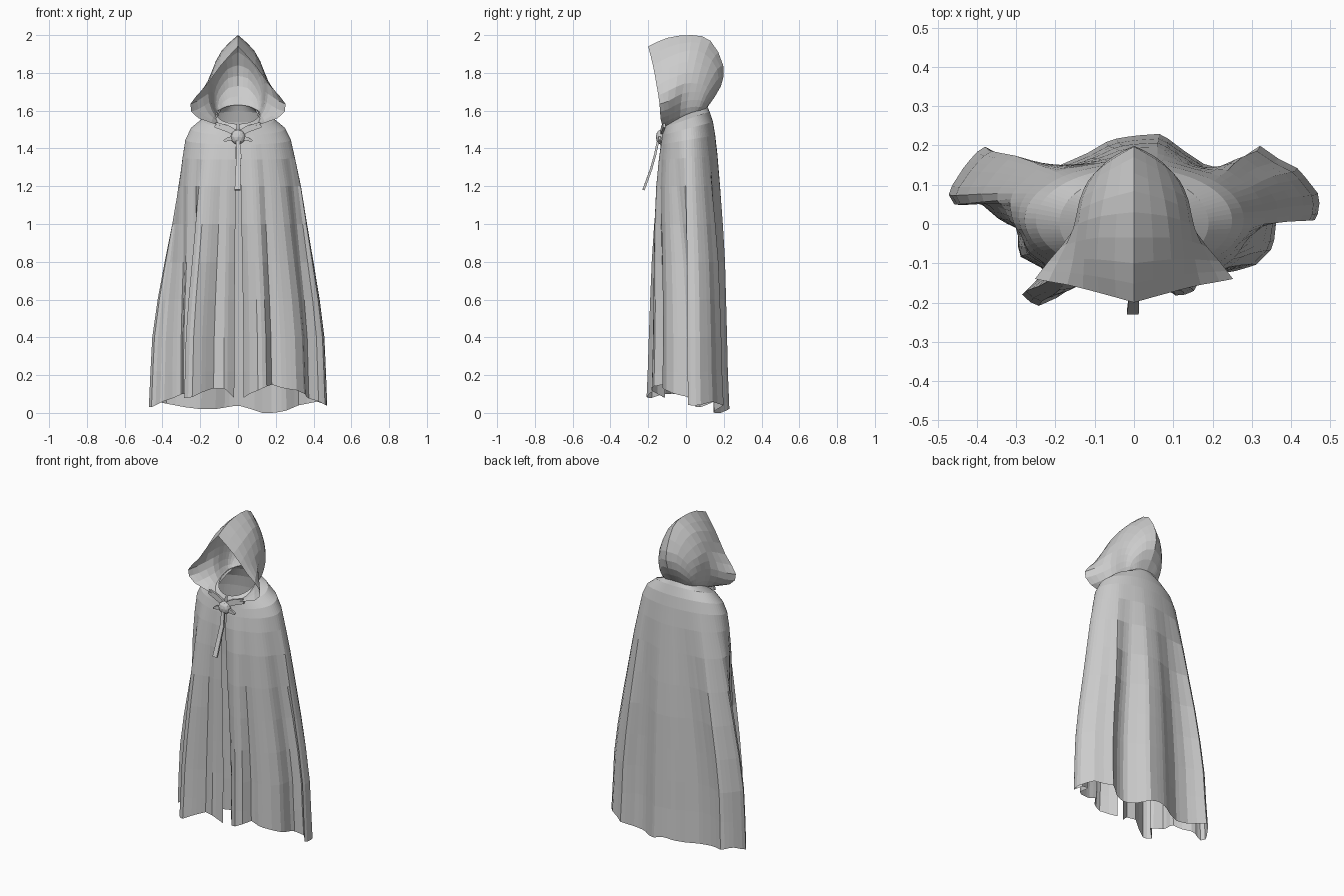
import bpy, math
from mathutils import Vector


def mesh_object(name, verts, faces):
    me = bpy.data.meshes.new(name)
    me.from_pydata([tuple(v) for v in verts], [], faces)
    me.update()
    ob = bpy.data.objects.new(name, me)
    bpy.context.collection.objects.link(ob)
    return ob


def grid_object(name, rows):
    n = len(rows[0])
    faces = [(i * n + j, i * n + j + 1, (i + 1) * n + j + 1, (i + 1) * n + j)
             for i in range(len(rows) - 1) for j in range(n - 1)]
    return mesh_object(name, [v for r in rows for v in r], faces)


def smooth_path(pts, steps):
    # Catmull-Rom through the points
    out = []
    for i in range(len(pts) - 1):
        a, b = pts[i], pts[i + 1]
        p = pts[i - 1] if i else a * 2 - b
        q = pts[i + 2] if i + 2 < len(pts) else b * 2 - a
        for k in range(steps):
            t = k / steps
            out.append(0.5 * (2 * a + (b - p) * t + (2 * p - 5 * a + 4 * b - q) * t**2
                              + (3 * a - p - 3 * b + q) * t**3))
    return out + [pts[-1]]


def resample(pts, n):
    # n points evenly spaced along a polyline
    acc = [0]
    for a, b in zip(pts, pts[1:]):
        acc.append(acc[-1] + (b - a).length)
    out, i = [], 0
    for k in range(n):
        d = acc[-1] * k / (n - 1)
        while i < len(pts) - 2 and acc[i + 1] < d:
            i += 1
        out.append(pts[i].lerp(pts[i + 1], (d - acc[i]) / (acc[i + 1] - acc[i])))
    return out


# Folded hem, seen from above, anticlockwise from the front opening
hem = [Vector(p) for p in [
    (.03, -.11, .08), (.06, -.15, .10), (.11, -.185, .12), (.15, -.175, .14), (.18, -.12, .15),
    (.24, -.125, .13), (.31, -.105, .12), (.355, -.06, .10), (.365, .03, .08), (.43, .05, .06),
    (.465, .005, .04), (.475, .07, .04), (.42, .14, .06), (.37, .165, .05), (.32, .20, .04),
    (.25, .15, .01), (.19, .145, 0), (.13, .185, 0), (.07, .23, .02), (0, .225, .04),
    (-.06, .215, .03), (-.12, .18, .02), (-.20, .145, .02), (-.28, .15, .03), (-.33, .17, .04),
    (-.385, .20, .05), (-.43, .15, .06), (-.475, .08, .03), (-.455, .045, .03), (-.40, .06, .06),
    (-.34, .01, .08), (-.295, -.01, .10), (-.295, -.08, .10), (-.22, -.12, .10), (-.285, -.18, .08),
    (-.25, -.212, .08), (-.19, -.185, .11), (-.13, -.14, .13), (-.07, -.155, .13), (-.02, -.12, .08)]]
N = 97
hem = resample(hem, N)
low = min(h.z for h in hem)

# Cloak rows: front z, back z, half width, front y, back y, fold strength
levels = [
    (1.53, 1.63, .11, -.11, .11, 0), (1.51, 1.595, .19, -.12, .125, 0),
    (1.47, 1.54, .25, -.125, .143, 0), (1.42, 1.47, .28, -.135, .155, .02),
    (1.34, 1.36, .302, -.15, .168, .12), (1.2, 1.2, .335, -.168, .182, .32),
    (1.0, 1.0, .368, -.182, .197, .55), (.8, .8, .402, -.19, .208, .74),
    (.6, .6, .435, -.195, .213, .86), (.4, .4, .46, -.20, .218, .94),
    (.22, .22, .468, -.205, .222, .97), (0, 0, .475, -.21, .23, 1)]
rows = []
for zf, zb, hw, yf, yb, w in levels:
    mid, ry = (yf + yb) / 2, (yb - yf) / 2
    ring = [Vector((hw * math.sin(a), mid - ry * math.cos(a), 0))
            for a in (math.radians(2 + 356 * k / 120) for k in range(121))]
    row = []
    for e, h in zip(resample(ring, N), hem):
        f = Vector((h.x * hw / .475, mid + (h.y - .01) * ry / .22, 0))
        p = e.lerp(f, w)
        back = min(1, max(0, (p.y - yf) / (yb - yf)))
        p.z = h.z - low if zf == 0 else zf + (zb - zf) * back
        row.append(p)
    rows.append(row)
grid_object("cloak_body", rows)

# Hood: half arches from the face opening to the nape, crest to collar
arches = [
    [(0, -.20, 1.94), (.09, -.175, 1.84), (.17, -.155, 1.73), (.252, -.14, 1.635), (.21, -.135, 1.56), (.03, -.12, 1.505)],
    [(0, -.10, 1.985), (.095, -.09, 1.885), (.155, -.09, 1.765), (.218, -.095, 1.65), (.18, -.09, 1.575), (.09, -.095, 1.525)],
    [(0, .03, 2.0), (.085, .02, 1.92), (.142, 0, 1.80), (.158, -.02, 1.69), (.14, -.03, 1.605), (.105, -.03, 1.55)],
    [(0, .13, 1.97), (.07, .10, 1.90), (.13, .07, 1.79), (.14, .05, 1.70), (.13, .03, 1.62), (.105, .02, 1.57)],
    [(0, .197, 1.84), (.055, .165, 1.82), (.10, .13, 1.76), (.125, .095, 1.69), (.12, .07, 1.62), (.10, .055, 1.585)],
    [(0, .185, 1.73), (.05, .165, 1.72), (.08, .14, 1.69), (.10, .115, 1.66), (.105, .09, 1.62), (.095, .075, 1.595)],
    [(0, .115, 1.62), (.03, .113, 1.62), (.055, .108, 1.615), (.075, .10, 1.61), (.09, .085, 1.605), (.095, .072, 1.595)]]
half = [smooth_path([Vector(p) for p in a], 2) for a in arches]
cols = [smooth_path(list(c), 2) for c in zip(*half)]
for c in cols:
    for v in c:
        v.z = min(v.z, 2.0)
hood = grid_object("hood", cols)
hood.modifiers.new("mirror", 'MIRROR').use_clip = True

# Tie at the throat: knot, bow loops, neck cords and hanging ribbon
bpy.ops.mesh.primitive_ico_sphere_add(subdivisions=2, radius=.04, location=(0, -.132, 1.46))
knot = bpy.context.object
knot.name = "tie_knot"
knot.scale = (1, .7, 1)


def ribbon(name, path, width, thick):
    # rectangular strip following a path, width given per point
    verts, faces = [], []
    pts = [Vector(p) for p in path]
    for i, p in enumerate(pts):
        d = (pts[min(i + 1, len(pts) - 1)] - pts[max(i - 1, 0)]).normalized()
        side = d.cross(Vector((0, 1, 0))).normalized() * width[i] / 2
        nrm = d.cross(side).normalized() * thick / 2
        verts += [p + side + nrm, p - side + nrm, p - side - nrm, p + side - nrm]
    for i in range(len(pts) - 1):
        for k in range(4):
            a, b = i * 4 + k, i * 4 + (k + 1) % 4
            faces.append((a, b, b + 4, a + 4))
    m = len(verts)
    faces += [(3, 2, 1, 0), (m - 4, m - 3, m - 2, m - 1)]
    return mesh_object(name, verts, faces)


ribbon("hanging_ribbon", [(0, -.148, 1.44), (.005, -.165, 1.36), (0, -.185, 1.29), (-.003, -.225, 1.18)],
       [.02, .026, .026, .03], .012)
for s, side in ((1, "right"), (-1, "left")):
    ribbon("bow_loop_" + side, [(s * .02, -.135, 1.455), (s * .05, -.14, 1.45), (s * .075, -.137, 1.44)],
           [.02, .022, .008], .012)
    ribbon("neck_cord_" + side, [(s * .01, -.13, 1.48), (s * .05, -.125, 1.503), (s * .12, -.115, 1.525)],
           [.03, .035, .03], .012)
